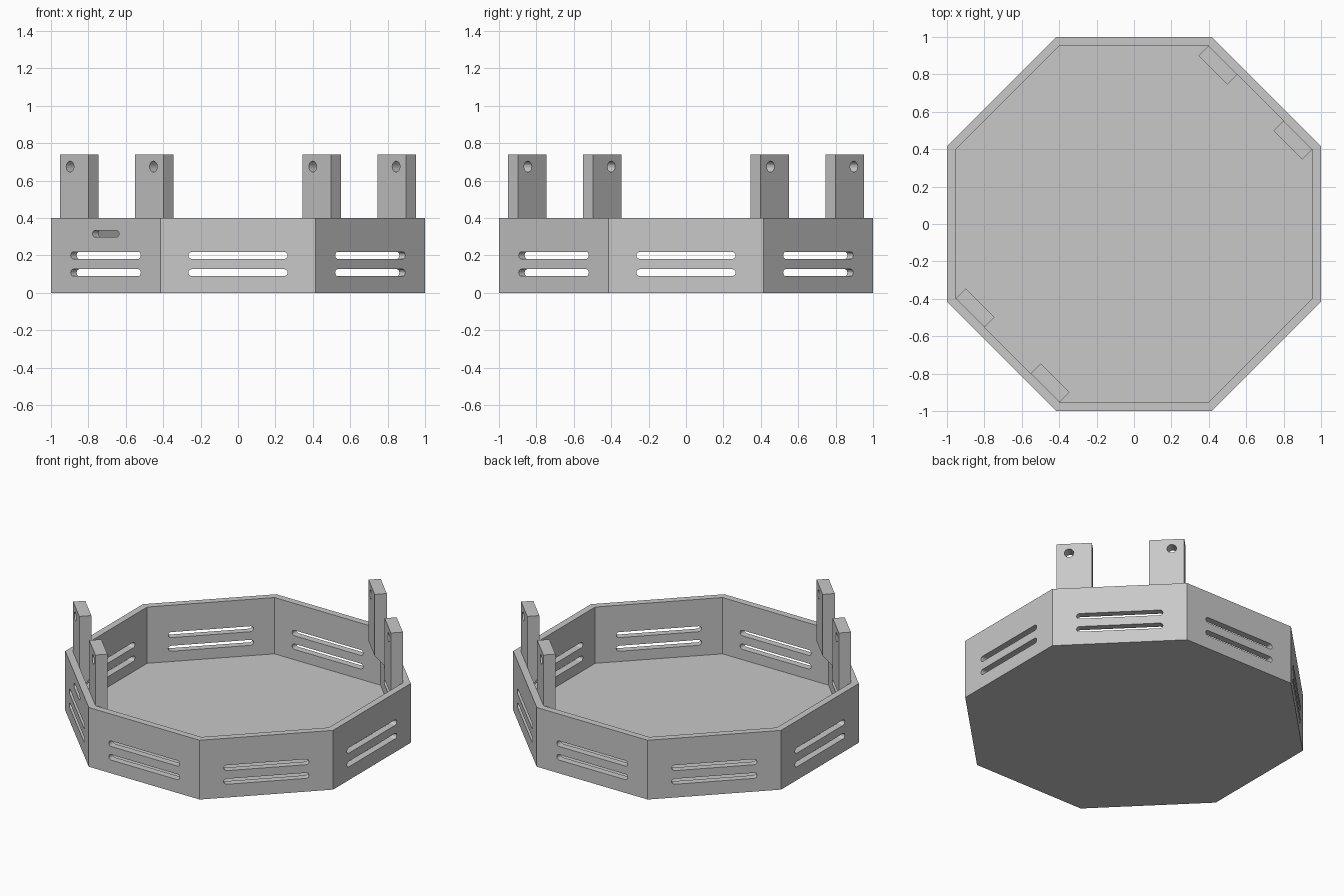
import bpy, bmesh
from math import cos, sin, pi, radians
from mathutils import Matrix, Vector

cube = bpy.data.objects.get("Cube")
if cube:
    bpy.data.objects.remove(cube, do_unlink=True)

APOTHEM, WALL, HEIGHT, FLOOR = 1.0, 0.045, 0.4, 0.02
INNER = APOTHEM - WALL
POST_TOP, POST_DEPTH = 0.74, 0.075

grey = bpy.data.materials.new("light grey")
grey.use_nodes = True
colour = (0.58, 0.58, 0.58, 1)
grey.diffuse_color = colour
grey.node_tree.nodes["Principled BSDF"].inputs["Base Color"].default_value = colour


def make_object(name, bm):
    bmesh.ops.recalc_face_normals(bm, faces=bm.faces)
    mesh = bpy.data.meshes.new(name)
    bm.to_mesh(mesh)
    bm.free()
    mesh.materials.append(grey)
    obj = bpy.data.objects.new(name, mesh)
    bpy.context.collection.objects.link(obj)
    return obj


def facing(degrees):
    """Turn local +y to point out through the wall at this angle."""
    return Matrix.Rotation(radians(degrees - 90), 4, 'Z')


def add_prism(bm, points, direction, matrix):
    """Extrude a closed outline along a direction."""
    near = [bm.verts.new(matrix @ p) for p in points]
    far = [bm.verts.new(matrix @ (p + direction)) for p in points]
    bm.faces.new(near)
    bm.faces.new(far[::-1])
    for i in range(len(near)):
        j = (i + 1) % len(near)
        bm.faces.new((near[i], far[i], far[j], near[j]))


def add_slot(bm, x, z, length, width, angle, y0, depth, steps=8):
    """Rounded slot running along the wall; a round hole if length equals width."""
    r, half = width / 2, (length - width) / 2
    outline = []
    for side in (1, -1):
        last = steps if half > 0 else steps - 1
        for i in range(last + 1):
            a = -pi / 2 + pi * i / steps
            outline.append(Vector((x + side * (half + r * cos(a)), y0, z + side * r * sin(a))))
    add_prism(bm, outline, Vector((0, depth, 0)), facing(angle))


def cut(obj, bm):
    cutter = make_object("cutter", bm)
    cutter.hide_render = True
    mod = obj.modifiers.new("cut", 'BOOLEAN')
    mod.operation, mod.solver, mod.object = 'DIFFERENCE', 'EXACT', cutter
    bpy.context.view_layer.objects.active = obj
    bpy.ops.object.modifier_apply(modifier=mod.name)
    bpy.data.objects.remove(cutter, do_unlink=True)


# Octagonal tray: outer bottom, outer rim, inner rim, inner floor
bm = bmesh.new()
rings = []
for apothem, z in ((APOTHEM, 0), (APOTHEM, HEIGHT), (INNER, HEIGHT), (INNER, FLOOR)):
    radius = apothem / cos(pi / 8)
    rings.append([bm.verts.new((radius * cos(pi / 8 + k * pi / 4),
                                radius * sin(pi / 8 + k * pi / 4), z)) for k in range(8)])
for a, b in zip(rings, rings[1:]):
    for k in range(8):
        n = (k + 1) % 8
        bm.faces.new((a[k], a[n], b[n], b[k]))
bm.faces.new(rings[0])
bm.faces.new(rings[-1])
tray = make_object("octagonal_tray", bm)

# Two vent slots in every wall, and one short cable slot
bm = bmesh.new()
for k in range(8):
    for z in (0.108, 0.2):
        add_slot(bm, 0, z, 0.53, 0.037, k * 45, INNER - 0.03, WALL + 0.06)
add_slot(bm, 0, 0.316, 0.2, 0.037, 225, INNER - 0.03, WALL + 0.06)
cut(tray, bm)

# Mounting posts with sloped undersides and screw holes, on two opposite walls
for angle, place in ((225, "front"), (45, "back")):
    for side, end in ((1, "a"), (-1, "b")):
        bm = bmesh.new()
        profile = ((INNER, 0.235), (INNER, POST_TOP),
                   (INNER - POST_DEPTH, POST_TOP), (INNER - POST_DEPTH, 0.325))
        add_prism(bm, [Vector((side * 0.175, y, z)) for y, z in profile],
                  Vector((side * 0.217, 0, 0)), facing(angle))
        post = make_object(f"{place}_post_{end}", bm)
        hole = bmesh.new()
        add_slot(hole, side * 0.315, 0.675, 0.058, 0.058, angle, INNER - 0.12, 0.16, steps=12)
        cut(post, hole)
